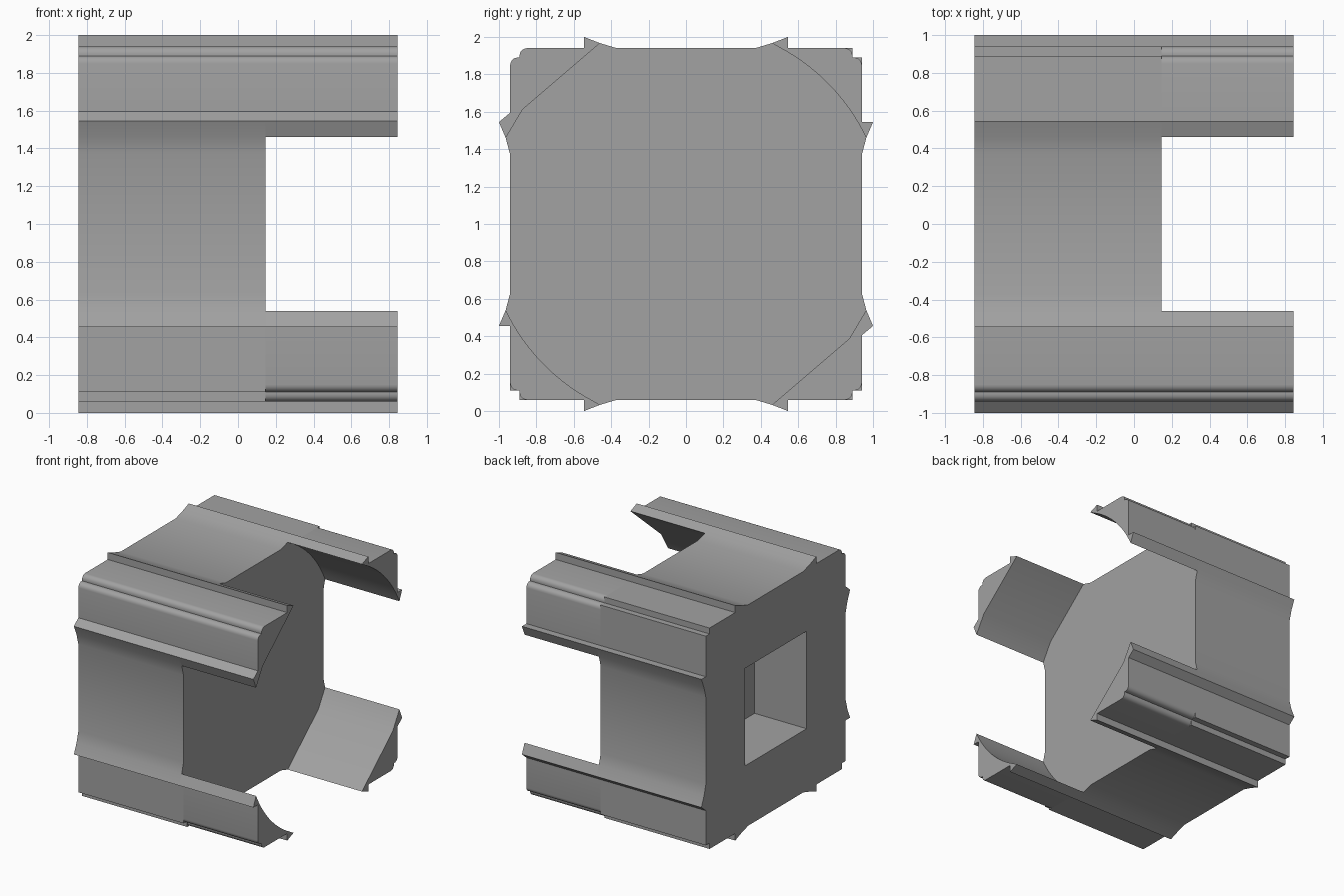
import bpy, bmesh, math

if "Cube" in bpy.data.objects:
    bpy.data.objects.remove(bpy.data.objects["Cube"])

HALF, STEP_X = 0.845, 0.145      # overall half length, where the prongs begin
R = 1.068                        # radius of the opening between the prongs

grey = bpy.data.materials.new("grey")
grey.diffuse_color = (0.36, 0.36, 0.36, 1)
grey.use_nodes = True
grey.node_tree.nodes["Principled BSDF"].inputs["Base Color"].default_value = grey.diffuse_color


def rim(rounded, slanted):
    """Outer corner outline (y, z) of one quarter, from top rib to side rib."""
    pts = [(0.46, 0.967), (0.545, 1.0), (0.545, 0.94)]
    if rounded:
        r = 0.04
        for cy, cz in ((0.89 - r, 0.94 - r), (0.94 - r, 0.89 - r)):
            for i in range(6):
                a = math.radians(90 - 18 * i)
                pts.append((cy + r * math.cos(a), cz + r * math.sin(a)))
            if cy < 0.87:
                pts.append((0.89, 0.89))
    else:
        pts += [(0.89, 0.94), (0.89, 0.89), (0.94, 0.89)]
    pts += [(0.94, 0.595 if slanted else 0.545), (1.0, 0.545), (0.964, 0.46)]
    return pts


def opening(faceted):
    """Inner edge of a prong, from side rib back to top rib."""
    if faceted:
        return [(0.873, 0.613)]
    a0, a1 = math.atan2(0.46, 0.964), math.atan2(0.967, 0.46)
    return [(R * math.cos(a0 + (a1 - a0) * i / 16),
             R * math.sin(a0 + (a1 - a0) * i / 16)) for i in range(1, 16)]


def extrude(name, pts, x0, x1, start_cap=True):
    """Sweep a y-z outline along x."""
    bm = bmesh.new()
    a = [bm.verts.new((x0, y, z + 1)) for y, z in pts]
    b = [bm.verts.new((x1, y, z + 1)) for y, z in pts]
    n = len(pts)
    for i in range(n):
        j = (i + 1) % n
        bm.faces.new((a[i], a[j], b[j], b[i]))
    bm.faces.new(b)
    cap = bm.faces.new(a[::-1])
    bmesh.ops.recalc_face_normals(bm, faces=bm.faces)
    if not start_cap:
        bmesh.ops.delete(bm, geom=[cap], context='FACES_ONLY')
    me = bpy.data.meshes.new(name)
    bm.to_mesh(me)
    bm.free()
    me.materials.append(grey)
    ob = bpy.data.objects.new(name, me)
    bpy.context.collection.objects.link(ob)
    return ob


def smooth(ob):
    bpy.ops.object.select_all(action='DESELECT')
    ob.select_set(True)
    bpy.context.view_layer.objects.active = ob
    bpy.ops.object.shade_smooth_by_angle(angle=math.radians(30))


# Block: four corner outlines joined clockwise; only the upper front is rounded
outline = []
for sy, sz in ((1, 1), (1, -1), (-1, -1), (-1, 1)):
    q = [(0.37, 0.94)] + rim((sy, sz) == (-1, 1), sy != sz) + [(0.94, 0.37)]
    q = [(sy * y, sz * z) for y, z in q]
    outline += q if sy == sz else q[::-1]
block = extrude("block", outline, -HALF, STEP_X)

# Square socket in the rear end
s = 0.415
cutter = extrude("socket_cutter", [(-s, -s), (s, -s), (s, s), (-s, s)], -1.0, -0.355)
cutter.hide_render = True
mod = block.modifiers.new("socket", 'BOOLEAN')
mod.operation = 'DIFFERENCE'
mod.solver = 'EXACT'
mod.object = cutter
bpy.context.view_layer.objects.active = block
bpy.ops.object.modifier_apply(modifier=mod.name)
bpy.data.objects.remove(cutter)
smooth(block)

# Corner prongs around the opening
for sy, sz, name in ((1, 1, "back_upper"), (1, -1, "back_lower"),
                     (-1, -1, "front_lower"), (-1, 1, "front_upper")):
    odd = sy != sz
    pts = [(sy * y, sz * z) for y, z in rim(True, odd) + opening(odd)]
    smooth(extrude(name + "_prong", pts, STEP_X, HALF, start_cap=False))
